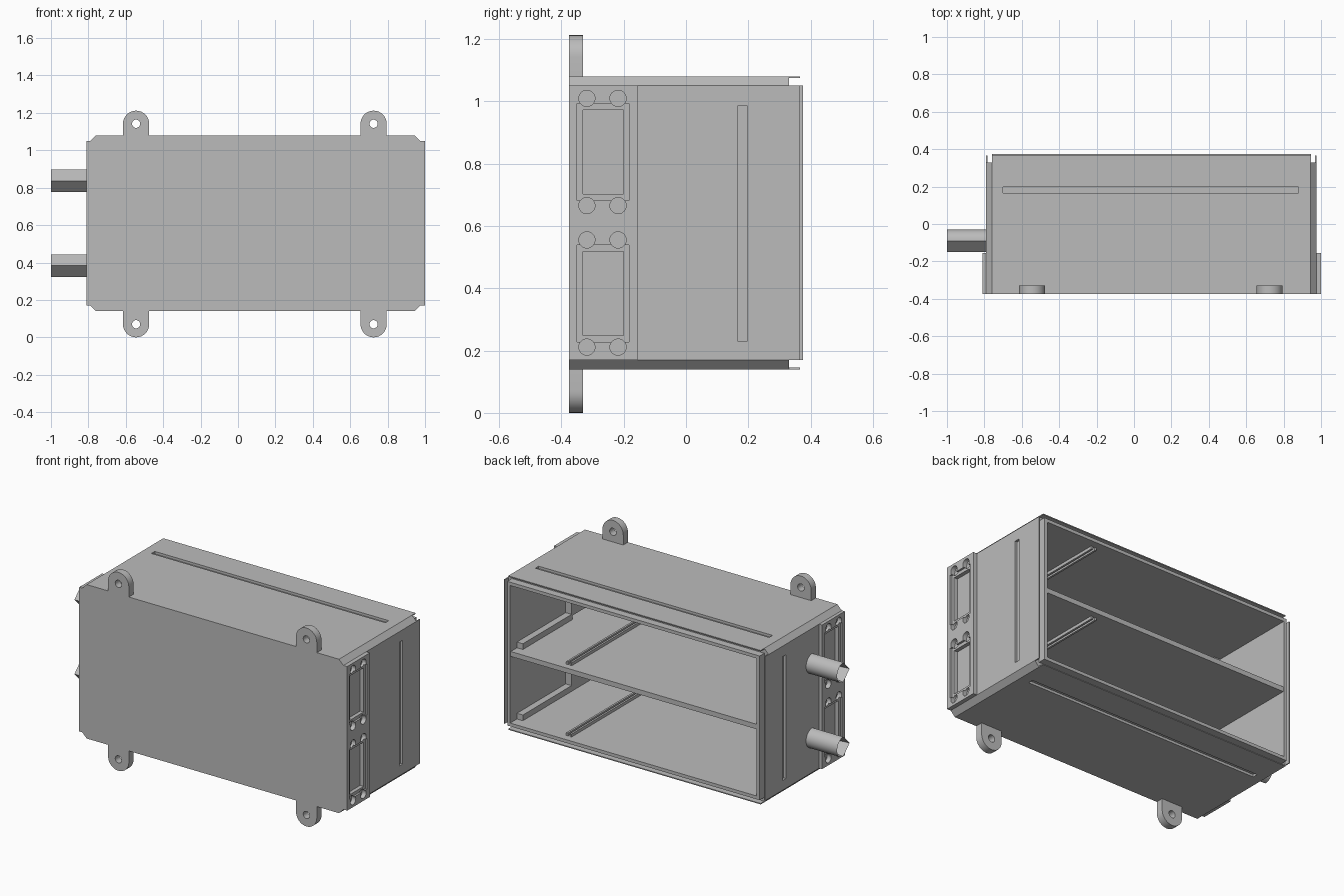
import bpy, bmesh, math

cube = bpy.data.objects.get("Cube")
if cube:
    bpy.data.objects.remove(cube)

GREY = (0.5, 0.5, 0.5, 1)
mat = bpy.data.materials.new("plain grey")
mat.use_nodes = True
mat.diffuse_color = GREY
mat.node_tree.nodes["Principled BSDF"].inputs["Base Color"].default_value = GREY


def finish(name, bm):
    bmesh.ops.recalc_face_normals(bm, faces=bm.faces)
    mesh = bpy.data.meshes.new(name)
    bm.to_mesh(mesh)
    bm.free()
    mesh.materials.append(mat)
    ob = bpy.data.objects.new(name, mesh)
    bpy.context.collection.objects.link(ob)
    return ob


def box(name, xs, ys, zs):
    bm = bmesh.new()
    bmesh.ops.create_cube(bm, size=1)
    for v in bm.verts:
        v.co = [r[0] if c < 0 else r[1] for c, r in zip(v.co, (xs, ys, zs))]
    return finish(name, bm)


def prism(name, outline, axis, lo, hi, bore=0):
    """Extrude a 2D outline along x or y; bore sinks an inset into the first end."""
    bm = bmesh.new()
    place = (lambda p: (lo, *p)) if axis == "x" else (lambda p: (p[0], lo, p[1]))
    end = bm.faces.new([bm.verts.new(place(p)) for p in outline])
    other = bmesh.ops.extrude_face_region(bm, geom=[end], use_keep_orig=True)["geom"]
    step = (hi - lo, 0, 0) if axis == "x" else (0, hi - lo, 0)
    bmesh.ops.translate(bm, vec=step, verts=[g for g in other if isinstance(g, bmesh.types.BMVert)])
    bmesh.ops.recalc_face_normals(bm, faces=bm.faces)
    if bore:
        bmesh.ops.inset_region(bm, faces=[end], thickness=bore)
        bmesh.ops.translate(bm, vec=[0.8 * s for s in step], verts=end.verts)
    return finish(name, bm)


def arc(cx, cz, r, a0, a1, n=16):
    angles = [math.radians(a0 + (a1 - a0) * i / n) for i in range(n + 1)]
    return [(cx + r * math.cos(a), cz + r * math.sin(a)) for a in angles]


def disc(cx, cz, r):
    return arc(cx, cz, r, 0, 360, 24)[:-1]


def cut(targets, cutter):
    cutter.hide_render = True
    for ob in targets:
        mod = ob.modifiers.new("cut", "BOOLEAN")
        mod.operation, mod.solver, mod.object = "DIFFERENCE", "EXACT", cutter
        with bpy.context.temp_override(object=ob, active_object=ob, selected_objects=[ob]):
            bpy.ops.object.modifier_apply(modifier=mod.name)
    bpy.data.objects.remove(cutter)


def smooth(ob):
    bpy.ops.object.select_all(action="DESELECT")
    ob.select_set(True)
    bpy.context.view_layer.objects.active = ob
    bpy.ops.object.shade_smooth_by_angle(angle=math.radians(30))


# Main dimensions
L, R, B, T = -0.79, 0.975, 0.14, 1.08       # outer skin
C = 0.03                                    # corner chamfer
FRONT, BACK = -0.375, 0.375
IN_L, IN_R, IN_B, IN_T = -0.74, 0.925, 0.19, 1.03
MID = 0.61

# Open housing with chamfered long edges
outline = [(L + C, B), (R - C, B), (R, B + C), (R, T - C),
           (R - C, T), (L + C, T), (L, T - C), (L, B + C)]
body = prism("housing", outline, "y", FRONT, 0.33)
cut([body], box("hollow", (IN_L, IN_R), (FRONT + C, 1), (IN_B, IN_T)))

# Inner rim and thin outer flanges at the open back
rim = box("back_rim", (L + C, R - C), (0.32, BACK), (B + C, T - C))
cut([rim], box("rim_opening", (IN_L, IN_R), (0, 1), (IN_B, IN_T)))
for side, z in (("bottom", B), ("top", T - 0.006)):
    box(side + "_flange", (L + C, R - C), (0.32, 0.365), (z, z + 0.006))
for side, x in (("right", L), ("left", R - 0.006)):
    box(side + "_flange", (x, x + 0.006), (0.32, 0.365), (B + C, T - C))

# Long shallow grooves on all four walls
for z in (B, T):
    cut([body], box("groove", (-0.7, 0.88), (0.165, 0.197), (z - 0.015, z + 0.015)))
for x in (L, R):
    cut([body], box("groove", (x - 0.015, x + 0.015), (0.165, 0.197), (0.23, 0.985)))

# Side pads with two framed ports each, holes at the port corners
for side, outer, inner, wall, s in (("right", -0.81, -0.77, IN_L, -1), ("left", 1.0, 0.955, IN_R, 1)):
    pad = box(side + "_pad", sorted((inner, outer)), (FRONT, -0.155), (B + C, T - C))

    def sink(depth):
        return sorted((outer - s * depth, outer + s * 0.05))

    for z in (0.383, 0.837):
        both = [pad, body]
        cut(both, box("frame", sink(0.012), (-0.35, -0.183), (z - 0.155, z + 0.155)))
        cut(both, box("port", sink(0.035), (-0.33, -0.2), (z - 0.135, z + 0.135)))
        for y in (-0.318, -0.218):
            for dz in (-0.172, 0.172):
                cut(both, prism("hole", disc(y, z + dz, 0.026), "x", *sink(0.027)))
    # Blocks behind the ports
    for level, zs in (("lower", (IN_B, 0.57)), ("upper", (0.65, IN_T))):
        box(f"{side}_{level}_port_block", sorted((wall + s * 0.01, wall - s * 0.04)), (-0.36, -0.16), zs)

# Shelf, card guides and support bars
box("shelf", (IN_L - 0.01, IN_R + 0.01), (FRONT + 0.02, 0.37), (MID - 0.015, MID + 0.015))
for level, lo, hi in (("lower", IN_B, MID - 0.015), ("upper", MID + 0.015, IN_T)):
    for x in (0.548, 0.572):
        box(level + "_floor_guide", (x - 0.006, x + 0.006), (-0.35, 0.33), (lo - 0.005, lo + 0.018))
        box(level + "_ceiling_guide", (x - 0.006, x + 0.006), (-0.35, 0.33), (hi - 0.018, hi + 0.005))
    box(level + "_support_bar", (0.885, 0.93), (-0.17, 0.31), (lo - 0.005, lo + 0.035))

# Mounting ears with bolt holes
for x in (-0.545, 0.725):
    for name, cz, base, a in (("top_ear", 1.142, T - 0.01, 0), ("bottom_ear", 0.07, B + 0.01, 180)):
        w = 0.07 if a == 0 else -0.07
        shape = arc(x, cz, 0.07, a, a + 180) + [(x - w, base), (x + w, base)]
        ear = prism(name, shape, "y", FRONT, -0.33)
        cut([ear], prism("bolt_hole", disc(x, cz, 0.022), "y", -0.5, -0.2))
        smooth(ear)

# Hollow teardrop pegs on the right side
for name, z in (("lower_peg", 0.383), ("upper_peg", 0.837)):
    shape = arc(-0.09, z, 0.06, -90, 90) + [(-0.15, z)]
    smooth(prism(name, shape, "x", -1.0, L + 0.01, bore=0.022))
